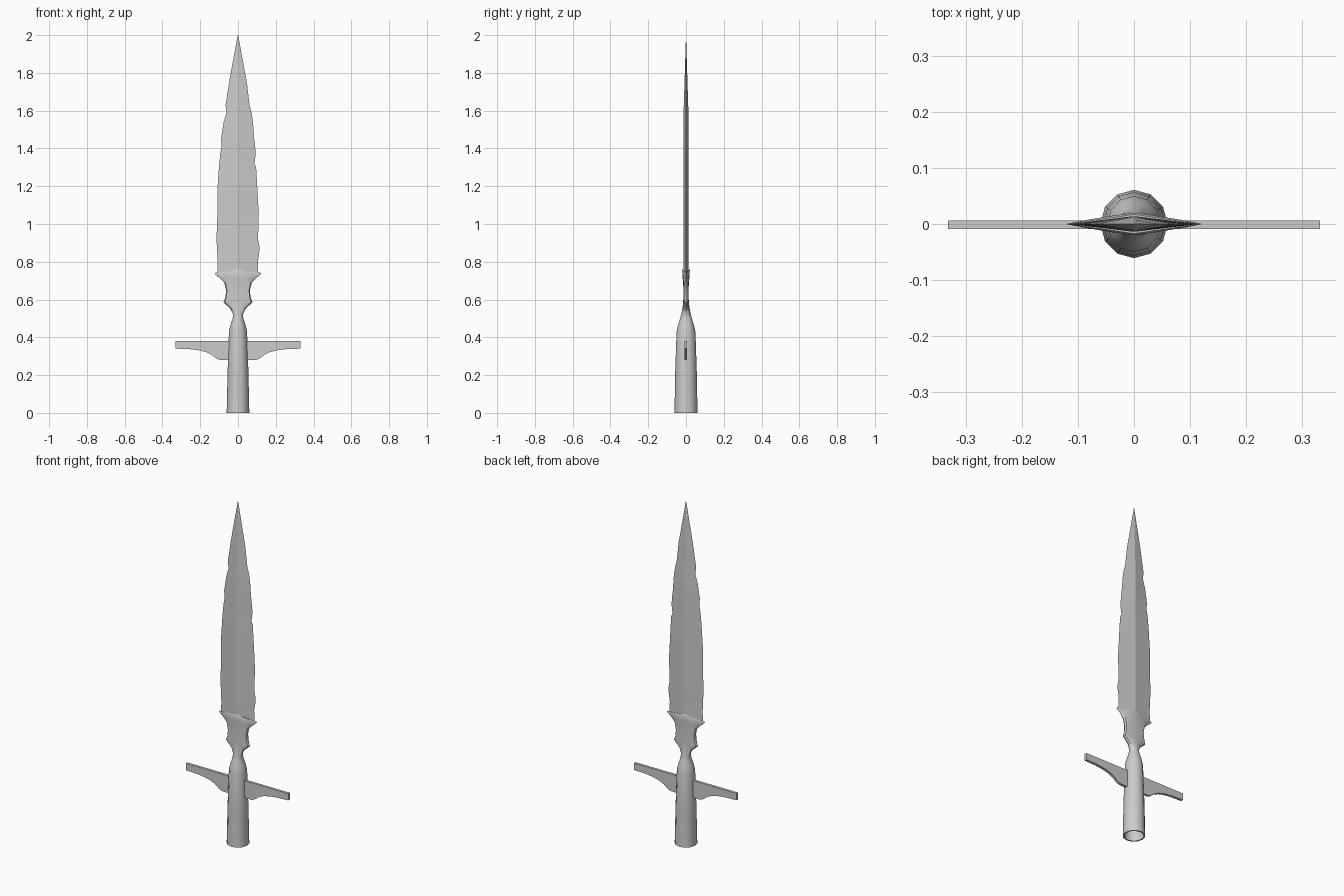
import bpy, bmesh, math

cube = bpy.data.objects.get("Cube")
if cube:
    bpy.data.objects.remove(cube, do_unlink=True)

steel = bpy.data.materials.new("worn grey steel")
steel.use_nodes = True
GREY = (0.6, 0.6, 0.6, 1)
steel.diffuse_color = GREY
steel.node_tree.nodes["Principled BSDF"].inputs["Base Color"].default_value = GREY


def finish(bm, name, angle):
    bmesh.ops.recalc_face_normals(bm, faces=bm.faces)
    mesh = bpy.data.meshes.new(name)
    bm.to_mesh(mesh)
    bm.free()
    mesh.materials.append(steel)
    obj = bpy.data.objects.new(name, mesh)
    bpy.context.collection.objects.link(obj)
    bpy.ops.object.select_all(action='DESELECT')
    obj.select_set(True)
    bpy.context.view_layer.objects.active = obj
    bpy.ops.object.shade_smooth_by_angle(angle=math.radians(angle))
    return obj


def loft(bm, rings, cap_start=False, cap_end=False):
    rows = [[bm.verts.new(p) for p in ring] for ring in rings]
    for a, b in zip(rows, rows[1:]):
        for i in range(len(a)):
            j = (i + 1) % len(a)
            bm.faces.new((a[i], a[j], b[j], b[i]))
    if cap_start:
        bm.faces.new(rows[0])
    if cap_end:
        bm.faces.new(rows[-1])


def section(z, hx, hy, power=2, rise=0, sides=12):
    """Superellipse ring: power 1 is a diamond, 2 round, 4 boxy."""
    ring = []
    for i in range(sides):
        a = math.tau * i / sides
        c, s = math.cos(a), math.sin(a)
        x = math.copysign(abs(c) ** (2 / power), c) * hx
        y = math.copysign(abs(s) ** (2 / power), s) * hy
        ring.append((x, y, z + rise * max(0, 1 - abs(x) / 0.06)))
    return ring


# Hollow socket, from the closed bore out round the rim and up to the neck
bm = bmesh.new()
loft(bm, [section(*s) for s in (
    (0.40, 0.038, 0.038), (0, 0.053, 0.053), (0, 0.06, 0.061),
    (0.22, 0.055, 0.057), (0.43, 0.048, 0.050), (0.465, 0.040, 0.042),
    (0.50, 0.028, 0.031), (0.525, 0.027, 0.025), (0.555, 0.043, 0.019),
    (0.585, 0.077, 0.015, 2.5))], cap_start=True)
finish(bm, "socket", 35)

# Flattened waisted collar, flaring to a lip that clasps the blade
bm = bmesh.new()
loft(bm, [section(*s) for s in (
    (0.585, 0.077, 0.015, 2.5), (0.615, 0.066, 0.014, 4),
    (0.65, 0.063, 0.014, 4), (0.69, 0.073, 0.015, 3),
    (0.715, 0.098, 0.018, 1.5), (0.735, 0.122, 0.020, 1.1, 0.02),
    (0.742, 0.118, 0.017, 1, 0.02))], cap_end=True)
finish(bm, "collar", 30)

# Blade: diamond section with nicked edges (height, left reach, right reach)
edge = [
    (0.72, 0.110, 0.108), (0.80, 0.108, 0.105), (0.87, 0.111, 0.115),
    (0.92, 0.114, 0.106), (1.05, 0.109, 0.110), (1.18, 0.109, 0.103),
    (1.30, 0.101, 0.096), (1.32, 0.099, 0.087), (1.37, 0.094, 0.094),
    (1.42, 0.086, 0.090), (1.45, 0.090, 0.086), (1.54, 0.076, 0.079),
    (1.59, 0.061, 0.072), (1.63, 0.066, 0.061), (1.75, 0.047, 0.047),
    (1.83, 0.033, 0.032), (2.0, 0.001, 0.001)]
rings = []
for z, minus, plus in edge:
    t = 0.014 * min(1, (2.004 - z) / 0.45)
    rings.append([(plus, 0, z), (0, t, z), (-minus, 0, z), (0, -t, z)])
bm = bmesh.new()
loft(bm, rings, True, True)
finish(bm, "blade", 12)

# Pair of flat guard wings, each with a curved underside
outline = [(0.03, 0.38), (0.332, 0.38), (0.332, 0.34), (0.26, 0.338),
           (0.21, 0.332), (0.17, 0.322), (0.14, 0.308), (0.115, 0.288),
           (0.095, 0.28), (0.03, 0.28)]
for name, side in (("left", 1), ("right", -1)):
    bm = bmesh.new()
    loft(bm, [[(side * x, y, z) for x, z in outline] for y in (-0.009, 0.006)],
         True, True)
    finish(bm, name + "_guard_wing", 30)
